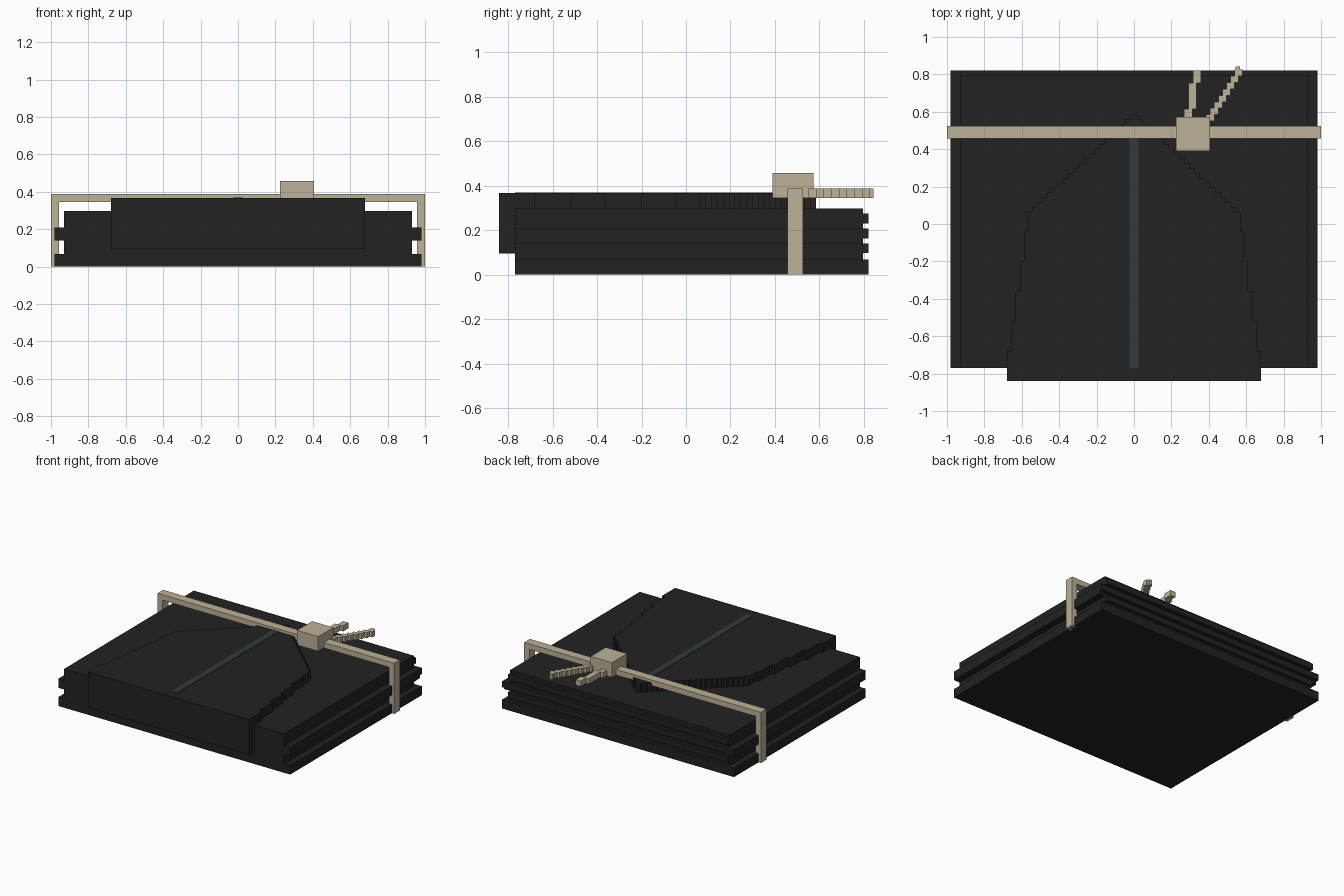
import bpy, bmesh

if "Cube" in bpy.data.objects:
    bpy.data.objects.remove(bpy.data.objects["Cube"])


def material(name, rgb):
    m = bpy.data.materials.new(name)
    m.diffuse_color = (*rgb, 1)
    m.use_nodes = True
    m.node_tree.nodes["Principled BSDF"].inputs["Base Color"].default_value = m.diffuse_color
    return m


BLACK = material("black cloth", (0.016, 0.016, 0.016))
BEIGE = material("beige cord", (0.51, 0.445, 0.315))
GREY = material("dark grey green", (0.033, 0.042, 0.042))


def finish(name, bm, mat):
    bmesh.ops.recalc_face_normals(bm, faces=bm.faces)
    me = bpy.data.meshes.new(name)
    bm.to_mesh(me)
    bm.free()
    me.materials.append(mat)
    ob = bpy.data.objects.new(name, me)
    bpy.context.collection.objects.link(ob)
    return ob


def prism(name, outline, z0, z1, mat):
    bm = bmesh.new()
    face = bm.faces.new([bm.verts.new((x, y, z0)) for x, y in outline])
    up = bmesh.ops.extrude_face_region(bm, geom=[face])["geom"]
    verts = [v for v in up if isinstance(v, bmesh.types.BMVert)]
    bmesh.ops.translate(bm, verts=verts, vec=(0, 0, z1 - z0))
    return finish(name, bm, mat)


def box(name, x0, x1, y0, y1, z0, z1, mat):
    return prism(name, [(x0, y0), (x1, y0), (x1, y1), (x0, y1)], z0, z1, mat)


# Folded stack: bands alternate in width at the sides and in depth at the back
levels = [0, 0.068, 0.097, 0.139, 0.162, 0.208, 0.229, 0.274, 0.297]
for i in range(8):
    half = 0.98 if i in (0, 3, 4) else 0.93
    back = 0.82 if i % 2 == 0 else 0.795
    box(f"folded_layer_{i}", -half, half, -0.77, back, levels[i], levels[i + 1], BLACK)

# Top flap: stepped taper, then a stepped point at the back
right = [(0.68, -0.84)]
for i in range(4):
    x, y = 0.68 - 0.0235 * i, -0.68 + 0.16 * i
    right += [(x, y), (x - 0.0235, y)]
right += [(0.586, -0.04), (0.57, -0.04), (0.57, 0.065)]
steps = 20
for i in range(steps):
    x = 0.545 - 0.525 * i / (steps - 1)
    y = 0.065 + 0.026 * i
    right += [(x, y), (x, y + 0.026)]
right = [p for i, p in enumerate(right) if i == 0 or p != right[i - 1]]
outline = right + [(-x, y) for x, y in reversed(right)]
prism("top_flap", outline, 0.297, 0.367, BLACK)
box("front_flap", -0.68, 0.68, -0.84, -0.77, 0.095, 0.297, BLACK)

# Centre stripe on the flap
box("centre_stripe", -0.024, 0.024, -0.77, 0.47, 0.365, 0.370, GREY)

# Cord over the top and down both sides
box("cord_top", -1, 1, 0.457, 0.525, 0.345, 0.387, BEIGE)
for side, x0, x1 in (("left", -1, -0.957), ("right", 0.957, 1)):
    box(f"cord_{side}", x0, x1, 0.457, 0.525, 0, 0.345, BEIGE)

# Knot and its two loose ends
box("knot", 0.225, 0.405, 0.39, 0.573, 0.345, 0.457, BEIGE)
for i, (x, y0, y1) in enumerate([(0.29, 0.56, 0.615), (0.313, 0.615, 0.755), (0.337, 0.755, 0.82)]):
    box(f"short_end_{i}", x - 0.022, x + 0.022, y0, y1, 0.345, 0.387, BEIGE)
tail = []
for i in range(8):
    x, y = 0.408 + 0.0215 * i, 0.55 + 0.0345 * i
    box(f"long_end_{i}", x - 0.022, x + 0.022, y, y + 0.0345, 0.345, 0.387, BEIGE)
box("long_end_tip", 0.542, 0.566, 0.82, 0.842, 0.345, 0.387, BEIGE)
